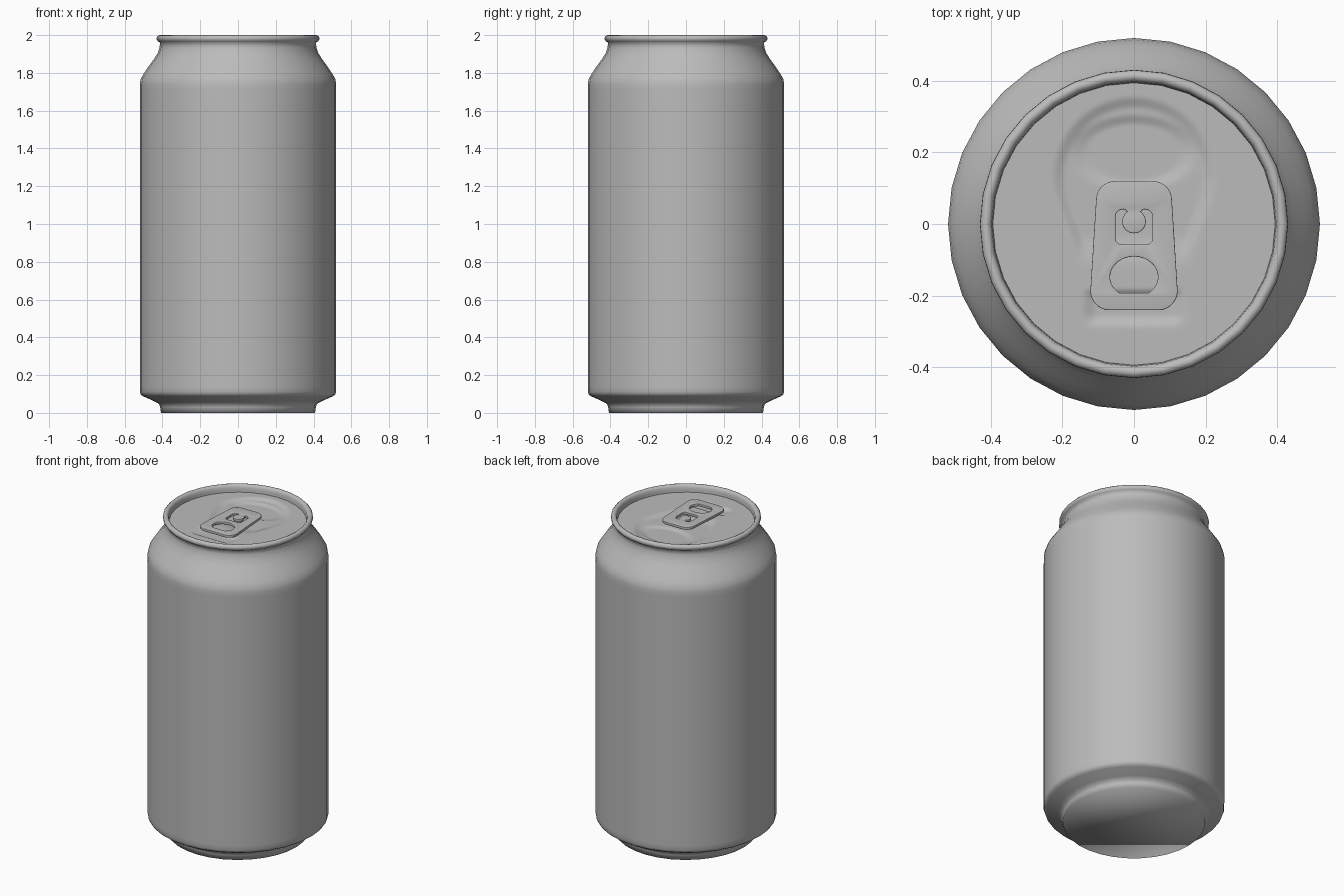
import bpy, bmesh, math

if "Cube" in bpy.data.objects:
    bpy.data.objects.remove(bpy.data.objects["Cube"])

SIDES = 32
LID_Z = 1.955

metal = bpy.data.materials.new("grey_metal")
metal.diffuse_color = (0.5, 0.5, 0.5, 1)
metal.use_nodes = True
metal.node_tree.nodes["Principled BSDF"].inputs["Base Color"].default_value = metal.diffuse_color


def finish(name, bm):
    me = bpy.data.meshes.new(name)
    bm.normal_update()
    bm.to_mesh(me)
    bm.free()
    ob = bpy.data.objects.new(name, me)
    bpy.context.collection.objects.link(ob)
    me.materials.append(metal)
    for p in me.polygons:
        p.use_smooth = True
    return ob


def ring(bm, r, z, n):
    return [bm.verts.new((r * math.cos(2 * math.pi * i / n),
                          r * math.sin(2 * math.pi * i / n), z)) for i in range(n)]


def bridge(bm, a, b):
    n = len(a)
    for i in range(n):
        j = (i + 1) % n
        bm.faces.new((a[i], a[j], b[j], b[i]))


# can body: lathed wall with shoulder, neck and rolled rim, closed by a flat base
profile = [(0.408, 0), (0.412, 0.03), (0.418, 0.047), (0.44, 0.06), (0.50, 0.087),
           (0.515, 0.097), (0.52, 0.112), (0.52, 0.14), (0.52, 1.71), (0.52, 1.74),
           (0.515, 1.768), (0.50, 1.795), (0.475, 1.832), (0.445, 1.873),
           (0.425, 1.905), (0.415, 1.935), (0.413, 1.96), (0.424, 1.967),
           (0.431, 1.978), (0.430, 1.99), (0.422, 1.998), (0.413, 2.0),
           (0.404, 1.996), (0.398, 1.986), (0.396, 1.97), (0.394, 1.945)]
bm = bmesh.new()
rings = [ring(bm, r, z, SIDES) for r, z in profile]
for a, b in zip(rings, rings[1:]):
    bridge(bm, a, b)
bm.faces.new(rings[0][::-1])
finish("can_body", bm)


# lid: polar grid pressed with soft recesses
def step(a, b, x):
    t = min(max((x - a) / (b - a), 0), 1)
    return t * t * (3 - 2 * t)


def lid_height(x, y):
    # horseshoe panel: round at the back, tapering toward the front
    half = 0.21 if y > 0.13 else 0.21 - 0.06 * step(0.13, -0.1, y)
    d = math.hypot(x, max(y - 0.13, 0)) - half
    z = -0.011 * step(0.02, -0.02, d) * step(-0.12, -0.03, y)
    # oval dish in the opening panel
    e = math.hypot(x / 0.16, (y - 0.2) / 0.095)
    z -= 0.009 * step(1.15, 0.8, e)
    # finger recess beneath the tab end
    fx = step(0.145, 0.105, abs(x))
    z -= 0.012 * fx * step(-0.29, -0.255, y) * step(-0.18, -0.205, y)
    return z


bm = bmesh.new()
steps, n = 60, 128
prev = None
for k in range(steps, 0, -1):
    cur = ring(bm, 0.396 * k / steps, LID_Z, n)
    for v in cur:
        v.co.z += lid_height(v.co.x, v.co.y)
    if prev:
        bridge(bm, prev, cur)
    prev = cur
bm.faces.new(prev)
finish("lid", bm)


# pull tab: filled outline with a finger hole and a C-shaped slot
def arc(cx, cy, rx, ry, a0, a1, n=8):
    return [(cx + rx * math.cos(math.radians(a0 + (a1 - a0) * i / n)),
             cy + ry * math.sin(math.radians(a0 + (a1 - a0) * i / n))) for i in range(n + 1)]


outline = (arc(0.053, 0.067, 0.05, 0.05, 0, 90) + arc(-0.053, 0.067, 0.05, 0.05, 90, 180) +
           arc(-0.068, -0.187, 0.051, 0.051, 180, 270) + arc(0.068, -0.187, 0.051, 0.051, 270, 360))
finger_hole = arc(0, -0.148, 0.07, 0.06, -52, 232, 32)
slot = (arc(-0.03, 0.02, 0.025, 0.024, 75, 180) + arc(-0.035, -0.04, 0.02, 0.02, 180, 270) +
        arc(0.035, -0.04, 0.02, 0.02, 270, 360) + arc(0.03, 0.02, 0.025, 0.024, 0, 105) +
        arc(0, 0.007, 0.03, 0.03, 62, -242, 24))

cu = bpy.data.curves.new("tab_outline", 'CURVE')
cu.dimensions = '2D'
cu.fill_mode = 'BOTH'
cu.extrude = 0.005
cu.bevel_depth = 0.003
cu.bevel_resolution = 2
for pts in (outline, finger_hole, slot):
    sp = cu.splines.new('POLY')
    sp.points.add(len(pts) - 1)
    for p, (x, y) in zip(sp.points, pts):
        p.co = (x, y, 0, 1)
    sp.use_cyclic_u = True
tmp = bpy.data.objects.new("tab_outline", cu)
bpy.context.collection.objects.link(tmp)
bpy.context.view_layer.update()
me = bpy.data.meshes.new_from_object(tmp.evaluated_get(bpy.context.evaluated_depsgraph_get()))
bpy.data.objects.remove(tmp)
bm = bmesh.new()
bm.from_mesh(me)
bmesh.ops.remove_doubles(bm, verts=bm.verts, dist=0.00005)
for v in bm.verts:
    v.co.z += 1.972
tab = finish("pull_tab", bm)
tab.select_set(True)
bpy.context.view_layer.objects.active = tab
bpy.ops.object.shade_smooth_by_angle(angle=math.radians(35))

# rivet joining the tab tongue to the lid
bm = bmesh.new()
low, high = ring(bm, 0.024, 1.935, 24), ring(bm, 0.024, 1.97, 24)
for v in low + high:
    v.co.y += 0.007
bridge(bm, low, high)
finish("rivet", bm)
